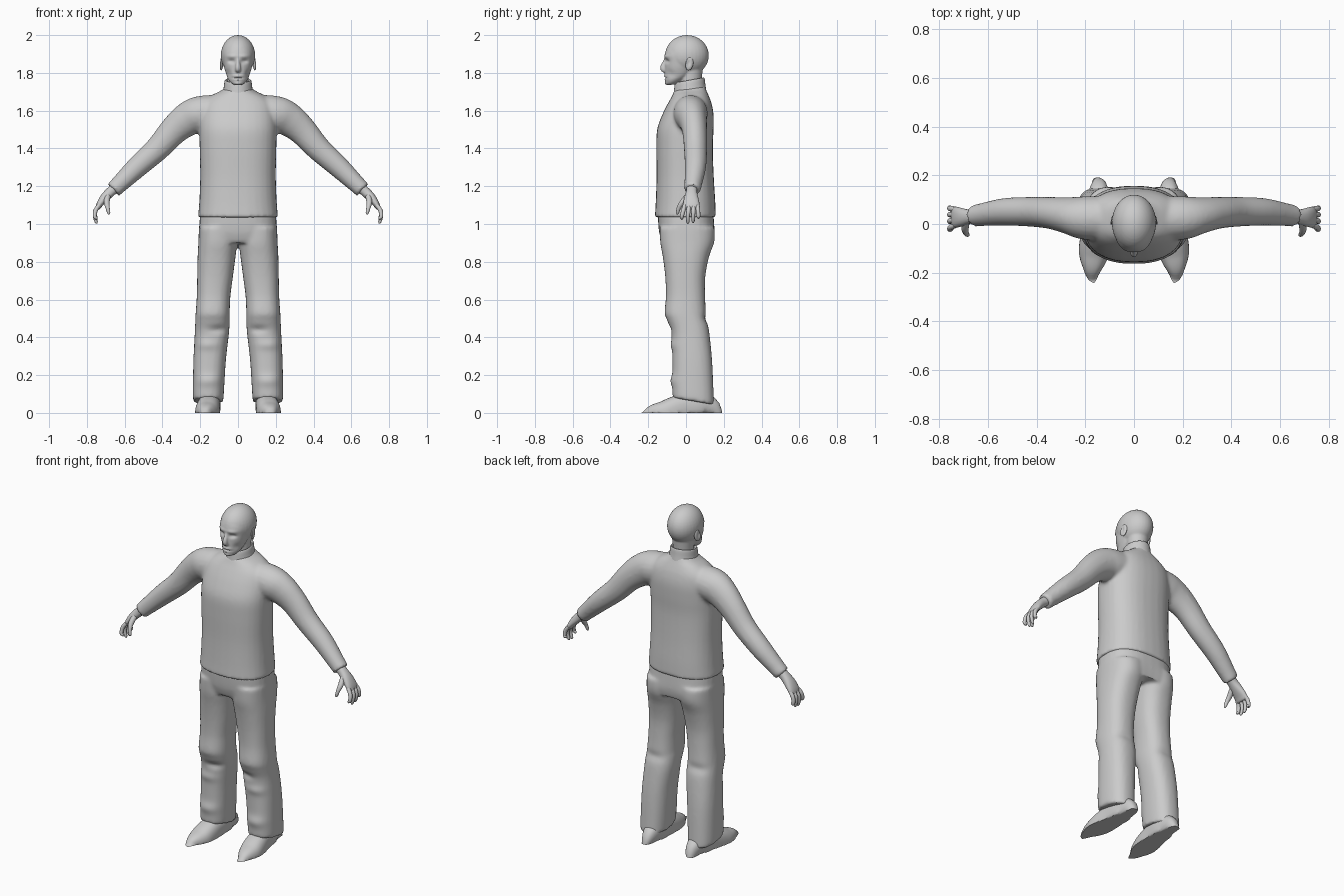
import bpy, bmesh, math
from mathutils import Vector, Matrix

grey = bpy.data.materials.new("plain grey")
grey.diffuse_color = (0.6, 0.6, 0.6, 1)


def spline(pts, k=4):
    """Catmull-Rom interpolation of equal-length tuples."""
    out = []
    for i in range(len(pts) - 1):
        a, b, c, d = (pts[max(0, min(len(pts) - 1, i + j))] for j in (-1, 0, 1, 2))
        for s in range(k):
            t = s / k
            out.append([0.5 * (2 * q + (r - p) * t + (2 * p - 5 * q + 4 * r - w) * t * t
                               + (3 * q - p - 3 * r + w) * t ** 3)
                        for p, q, r, w in zip(a, b, c, d)])
    return out + [list(pts[-1])]


def skin(bm, rings):
    loops = [[bm.verts.new(p) for p in r] for r in rings]
    n = len(loops[0])
    for a, b in zip(loops, loops[1:]):
        for i in range(n):
            bm.faces.new((a[i], a[(i + 1) % n], b[(i + 1) % n], b[i]))
    bm.faces.new(loops[0][::-1])
    bm.faces.new(loops[-1])


def oval(n, e):
    for i in range(n):
        c, s = math.cos(2 * math.pi * i / n), math.sin(2 * math.pi * i / n)
        yield (math.copysign(abs(c) ** (2 / e), c), math.copysign(abs(s) ** (2 / e), s))


def stack(bm, rows, e=2.3, n=32, x=0):
    """Upright loft; rows are (z, x centre, half width, front y, back y, slope)."""
    rings = []
    for z, cx, rx, f, b, slope in spline(rows):
        rings.append([(x + cx + rx * u, (f + b) / 2 + (b - f) / 2 * v,
                       z + slope * (b - f) / 2 * v) for u, v in oval(n, e)])
    skin(bm, rings)


def limb(bm, rows, hint=(0, 1, 0), n=20, e=2, floor=None):
    """Loft along a path; rows are (x, y, z, radius across, radius along hint)."""
    pts = spline(rows)
    rings = []
    for i, (x, y, z, ru, rv) in enumerate(pts):
        t = (Vector(pts[min(i + 1, len(pts) - 1)][:3]) - Vector(pts[max(i - 1, 0)][:3])).normalized()
        u = Vector(hint).cross(t).normalized()
        v = t.cross(u)
        ring = [Vector((x, y, z)) + u * (ru * a) + v * (rv * b) for a, b in oval(n, e)]
        if floor is not None:
            for p in ring:
                p.z = max(p.z, floor)
        rings.append(ring)
    skin(bm, rings)


def ball(bm, c, r):
    bmesh.ops.create_uvsphere(bm, u_segments=32, v_segments=20, radius=1,
                              matrix=Matrix.Translation(c) @ Matrix.Diagonal((*r, 1)))


def make(name, bm, voxel=None, smooth=0, dents=()):
    """Finish a part: optionally fuse its pieces, relax them, then push in or out at dents."""
    bmesh.ops.recalc_face_normals(bm, faces=bm.faces)
    me = bpy.data.meshes.new(name)
    bm.to_mesh(me)
    bm.free()
    ob = bpy.data.objects.new(name, me)
    bpy.context.collection.objects.link(ob)
    if voxel:
        m = ob.modifiers.new("fuse", 'REMESH')
        m.mode, m.voxel_size = 'VOXEL', voxel
        m = ob.modifiers.new("relax", 'SMOOTH')
        m.factor, m.iterations = 0.5, smooth
        dg = bpy.context.evaluated_depsgraph_get()
        ob.data = bpy.data.meshes.new_from_object(ob.evaluated_get(dg))
        ob.modifiers.clear()
    for c, r, push in dents:
        for v in ob.data.vertices:
            d = v.co - Vector(c)
            g = sum((d[i] / r[i]) ** 2 for i in range(3))
            if g < 6:
                v.co += Vector(push) * math.exp(-g)
    ob.data.materials.clear()
    ob.data.materials.append(grey)
    bpy.ops.object.select_all(action='DESELECT')
    ob.select_set(True)
    bpy.context.view_layer.objects.active = ob
    bpy.ops.object.shade_smooth_by_angle(angle=math.radians(50))
    return ob


# sweater: body and both sleeves fused
bm = bmesh.new()
stack(bm, [(1.035, 0, .212, -.165, .158, 0), (1.12, 0, .205, -.160, .155, 0),
           (1.25, 0, .200, -.156, .147, 0), (1.40, 0, .203, -.157, .142, 0),
           (1.50, 0, .205, -.153, .146, 0), (1.58, 0, .200, -.125, .146, 0),
           (1.64, 0, .185, -.095, .135, 0), (1.68, 0, .140, -.075, .118, .05),
           (1.705, 0, .090, -.065, .105, .1), (1.72, 0, .070, -.06, .10, .15)], e=2.4)
for s in (-1, 1):
    limb(bm, [(s * .08, .025, 1.595, .090, .09), (s * .20, .025, 1.582, .096, .09),
              (s * .27, .035, 1.552, .090, .076), (s * .34, .045, 1.495, .077, .066),
              (s * .425, .050, 1.400, .066, .061), (s * .53, .050, 1.305, .058, .057),
              (s * .627, .038, 1.212, .047, .047), (s * .66, .033, 1.180, .044, .044)])
make("sweater", bm, .01, 5)

# standing collar
bm = bmesh.new()
stack(bm, [(1.69, 0, .082, -.068, .108, .18), (1.72, 0, .076, -.064, .103, .18),
           (1.752, 0, .072, -.060, .099, .18), (1.762, 0, .067, -.055, .094, .18),
           (1.752, 0, .060, -.048, .088, .18)], e=2)
make("collar", bm)

# trousers: hips and two legs fused, hems lower at the heel
bm = bmesh.new()
stack(bm, [(.90, 0, .205, -.125, .142, 0), (.96, 0, .207, -.143, .150, 0),
           (1.06, 0, .200, -.150, .145, 0)], e=2.6)
for s in (-1, 1):
    stack(bm, [(z, s * (i + o) / 2, (o - i) / 2, f, b, t) for z, i, o, f, b, t in (
        (.062, .078, .238, -.070, .148, -.17), (.12, .074, .239, -.072, .146, -.12),
        (.28, .064, .236, -.072, .138, 0), (.42, .048, .229, -.078, .124, 0),
        (.49, .044, .226, -.100, .112, 0), (.53, .044, .224, -.113, .106, 0),
        (.62, .040, .218, -.106, .101, 0), (.72, .027, .216, -.110, .102, 0),
        (.82, .014, .214, -.122, .120, 0), (.90, .004, .210, -.136, .144, 0),
        (.98, .000, .207, -.140, .148, 0))], e=2.4)
folds = []
for s in (-1, 1):
    folds += [((s * .10, -.09, .44), (.05, .05, .02), (0, .012, 0)),
              ((s * .17, -.08, .36), (.07, .05, .025), (0, -.008, 0)),
              ((s * .15, .12, .50), (.08, .05, .025), (0, -.008, 0)),
              ((s * .16, -.07, .17), (.07, .05, .03), (0, -.010, 0)),
              ((s * .10, .15, .93), (.07, .06, .06), (0, .006, 0))]
make("trousers", bm, .01, 4, folds)

# shoes, toes turned slightly out, flat soles
for s, side in ((-1, "left"), (1, "right")):
    bm = bmesh.new()
    limb(bm, [(s * x, y, h - .07, w, .07) for x, y, w, h in (
        (.145, .122, .02, .03), (.145, .115, .042, .09), (.147, .07, .055, .11),
        (.152, .0, .058, .105), (.158, -.06, .063, .088), (.164, -.11, .063, .066),
        (.168, -.15, .052, .052), (.170, -.168, .034, .04), (.170, -.174, .010, .02))],
        hint=(0, 0, 1), n=32, e=2.5, floor=0.002)
    for v in bm.verts:
        v.co.z = max(0, v.co.z - .002)
    make("shoe_" + side, bm)

# hands: palm, four curled fingers and a thumb
for s, side in ((-1, "left"), (1, "right")):
    bm = bmesh.new()
    limb(bm, [(s * .645, .032, 1.195, .026, .030), (s * .675, .030, 1.170, .026, .029),
              (s * .705, .028, 1.140, .024, .037), (s * .730, .028, 1.108, .018, .043),
              (s * .742, .028, 1.085, .012, .040), (s * .745, .028, 1.078, .003, .030)], e=2.3)
    for y0, y1, tip in ((-.006, -.022, 1.022), (.017, .010, 1.002),
                        (.040, .038, 1.006), (.061, .066, 1.028)):
        limb(bm, [(s * .735, y0, 1.10, .011, .011), (s * .754, (y0 + y1) / 2, 1.072, .0115, .0115),
                  (s * .758, y1, 1.04, .010, .010), (s * .750, y1, tip + .008, .008, .008),
                  (s * .747, y1, tip, .002, .002)], n=12)
    limb(bm, [(s * .690, .012, 1.150, .016, .016), (s * .695, -.020, 1.115, .015, .014),
              (s * .690, -.038, 1.085, .011, .011), (s * .684, -.045, 1.058, .008, .008),
              (s * .682, -.047, 1.050, .002, .002)], n=12)
    make("hand_" + side, bm)

# head: skull, jaw, neck and nose fused, then face shaped
bm = bmesh.new()
ball(bm, (0, .005, 1.892), (.091, .116, .108))
stack(bm, [(1.738, 0, .022, -.094, -.040, .1), (1.750, 0, .038, -.104, -.01, .25),
           (1.775, 0, .056, -.108, .03, .3), (1.81, 0, .068, -.111, .06, .25),
           (1.85, 0, .078, -.112, .08, .1), (1.90, 0, .083, -.112, .09, 0),
           (1.94, 0, .07, -.098, .08, 0)], e=2.2)
stack(bm, [(1.68, 0, .056, -.035, .08, 0), (1.75, 0, .056, -.035, .082, 0),
           (1.83, 0, .060, -.03, .09, 0)], e=2)
limb(bm, [(0, -.100, 1.885, .008, .010), (0, -.112, 1.858, .010, .012),
          (0, -.121, 1.832, .014, .016), (0, -.118, 1.815, .015, .014),
          (0, -.105, 1.806, .010, .006)], n=16)
face = [((0, -.115, 1.783), (.026, .03, .007), (0, -.007, 0)),
        ((0, -.112, 1.773), (.028, .03, .004), (0, .005, 0)),
        ((0, -.112, 1.764), (.022, .03, .006), (0, -.005, 0)),
        ((0, -.10, 1.744), (.022, .03, .010), (0, -.006, 0))]
for s in (-1, 1):
    face += [((s * .034, -.10, 1.862), (.020, .04, .011), (0, .012, 0)),
             ((s * .034, -.10, 1.888), (.030, .04, .009), (0, -.005, 0)),
             ((s * .052, -.08, 1.795), (.018, .04, .022), (-s * .004, .004, 0))]
make("head", bm, .0055, 4, face)

# ears
for s, side in ((-1, "left"), (1, "right")):
    bm = bmesh.new()
    ball(bm, (0, 0, 0), (.008, .021, .035))
    bmesh.ops.transform(bm, verts=bm.verts, matrix=Matrix.Translation((s * .088, .018, 1.848))
                        @ Matrix.Rotation(s * .3, 4, 'Z') @ Matrix.Rotation(-.2, 4, 'X'))
    make("ear_" + side, bm, dents=[((s * .098, .014, 1.852), (.02, .010, .018), (-s * .007, 0, 0))])
